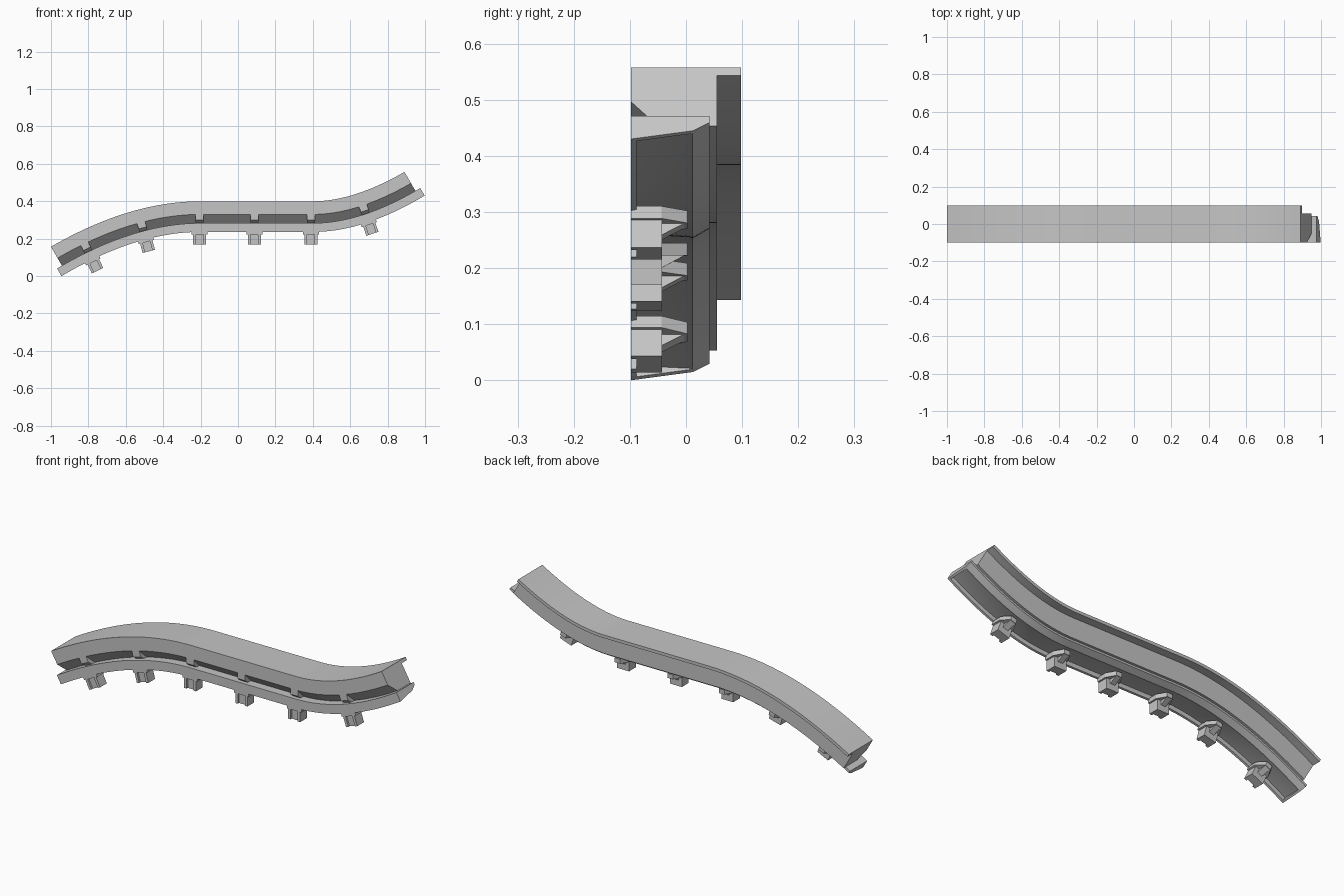
import bpy, bmesh, math
from mathutils import Vector

if "Cube" in bpy.data.objects:
    bpy.data.objects.remove(bpy.data.objects["Cube"])

# One plain grey metal
grey = bpy.data.materials.new("grey_metal")
grey.diffuse_color = (0.56, 0.56, 0.56, 1)
grey.use_nodes = True
grey.node_tree.nodes["Principled BSDF"].inputs["Base Color"].default_value = grey.diffuse_color

# Centre path along the top of the beam: rising bend, flat run, second rising bend
C30, S30 = math.cos(math.radians(30)), 0.5
TOP, N = 0.40, 24


def bend(a, b, c):
    a, b, c = Vector(a), Vector(b), Vector(c)
    return [a * (1 - t) ** 2 + b * 2 * t * (1 - t) + c * t * t
            for t in (i / N for i in range(N + 1))]


def tangents(a, b, c):
    a, b, c = Vector(a), Vector(b), Vector(c)
    return [((b - a) * (1 - t) + (c - b) * t).normalized()
            for t in (i / N for i in range(N + 1))]


left = ((-1, 0.157), (-0.579, TOP), (-0.2, TOP))
right = ((0.4, TOP), (0.618, TOP), (0.89, 0.557))
points = bend(*left) + bend(*right)
dirs = tangents(*left) + tangents(*right)
path = list(zip(points, dirs))


def at(p, t, y, h):
    """Point at sideways offset y and height h from the path."""
    return Vector((p.x - t.y * h, y, p.y + t.x * h))


def finish(name, bm):
    bmesh.ops.recalc_face_normals(bm, faces=bm.faces[:])
    mesh = bpy.data.meshes.new(name)
    bm.to_mesh(mesh)
    bm.free()
    mesh.materials.append(grey)
    ob = bpy.data.objects.new(name, mesh)
    bpy.context.collection.objects.link(ob)
    bpy.ops.object.select_all(action='DESELECT')
    ob.select_set(True)
    bpy.context.view_layer.objects.active = ob
    bpy.ops.object.shade_smooth_by_angle(angle=math.radians(25))
    return ob


def loft(bm, rings):
    rows = [[bm.verts.new(v) for v in ring] for ring in rings]
    n = len(rows[0])
    for a, b in zip(rows, rows[1:]):
        for i in range(n):
            j = (i + 1) % n
            bm.faces.new((a[i], a[j], b[j], b[i]))
    bm.faces.new(rows[0])
    bm.faces.new(rows[-1][::-1])


def sweep(name, section, stations):
    bm = bmesh.new()
    loft(bm, [[at(p, t, y, h) for y, h in section] for p, t in stations])
    return finish(name, bm)


def shifted(station, d):
    p, t = station
    return (p + t * d, t)


# Beam with thin overhanging back plate and an undercut front lip
sweep("beam", [(-0.098, 0), (0.098, 0), (0.098, -0.016), (0.055, -0.016),
               (0.055, -0.12), (-0.05, -0.12), (-0.098, -0.07)], path)

# Lower rail, slightly longer than the beam, hollowed underneath
EXT, WALL = 0.03, 0.01
rail_solid = [(-0.098, -0.117), (0.042, -0.117), (0.042, -0.13),
              (0.012, -0.147), (-0.098, -0.164)]
rail_hollow = rail_solid[:4] + [(0.005, -0.145), (-0.088, -0.14),
                                (-0.088, -0.162), (-0.098, -0.164)]
start, end = shifted(path[0], -EXT), shifted(path[-1], EXT)
sweep("lower_rail", rail_hollow,
      [shifted(start, WALL)] + path + [shifted(end, -WALL)])
sweep("rail_end_left", rail_solid, [start, shifted(start, WALL)])
sweep("rail_end_right", rail_solid, [shifted(end, -WALL), end])


def station_at(x, h):
    """Path station whose point at height h lies at x."""
    for (p0, t0), (p1, t1) in zip(path, path[1:]):
        a, b = at(p0, t0, 0, h).x, at(p1, t1, 0, h).x
        if a <= x <= b and b > a:
            f = (x - a) / (b - a)
            return p0.lerp(p1, f), t0.lerp(t1, f).normalized()


def block(name, plan, h0, h1, station):
    """Upright prism from a plan of (along, y) points."""
    bm = bmesh.new()
    loft(bm, [[at(*shifted(station, u), y, h) for u, y in plan] for h in (h0, h1)])
    return finish(name, bm)


def mirrored(half):
    return half + [(-u, y) for u, y in reversed(half)]


# Hangers: rib across the undercut, pointed collar and open-fronted post
collar = mirrored([(0.042, -0.098), (0.042, -0.044), (0.016, 0.003)])
post = mirrored([(0.02, -0.088), (0.02, -0.098), (0.034, -0.098), (0.034, -0.043)])
for i, x in enumerate((-0.79, -0.50, -0.206, 0.088, 0.39, 0.69)):
    st = station_at(x, -0.14)
    sweep(f"rib_{i}", [(-0.098, -0.069), (-0.098, -0.1), (-0.06, -0.13), (-0.04, -0.1)],
          [shifted(st, -0.022), shifted(st, 0.022)])
    block(f"collar_{i}", collar, -0.178, -0.155, st)
    block(f"post_{i}", post, -0.23, -0.178, st)
    # Sloped brace from the post up to the collar tip
    sweep(f"brace_{i}", [(-0.044, -0.176), (0.0, -0.176), (-0.044, -0.2)],
          [shifted(st, -0.014), shifted(st, 0.014)])
